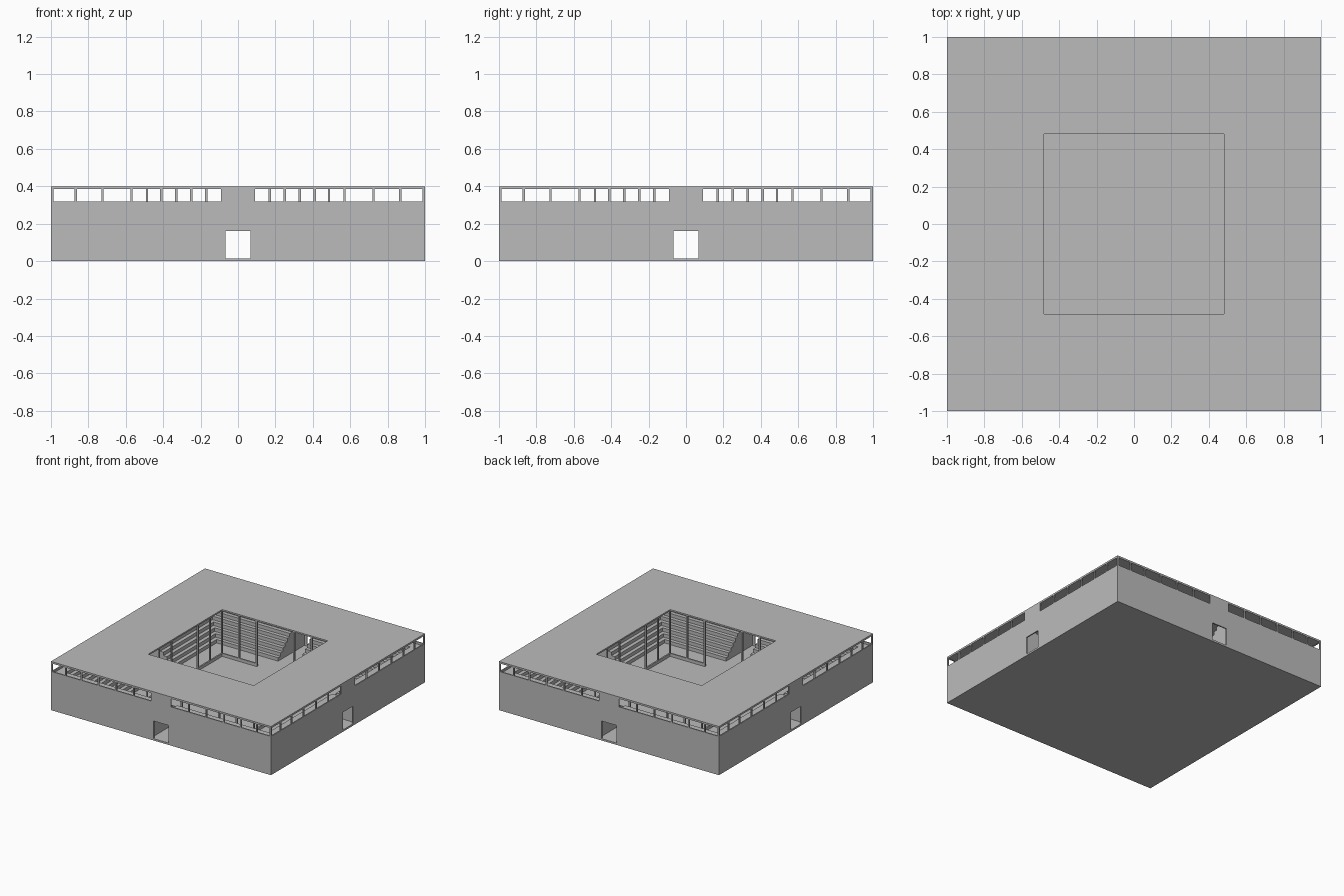
import bpy, bmesh
from math import pi
from mathutils import Matrix

cube = bpy.data.objects.get("Cube")
if cube:
    bpy.data.objects.remove(cube)

grey = bpy.data.materials.new("concrete_grey")
grey.use_nodes = True
grey.diffuse_color = (0.5, 0.5, 0.5, 1)
grey.node_tree.nodes["Principled BSDF"].inputs["Base Color"].default_value = (0.5, 0.5, 0.5, 1)

SIDES = ("back", "left", "front", "right")
FLOOR, ROOF, HEIGHT = 0.015, 0.388, 0.4
WALL = 0.01
HOLE = 0.48
GAP = 0.09          # half width of the passage between stands


def finish(bm, name, turn=0):
    """Turn a back-side part to its side and make it an object."""
    bmesh.ops.recalc_face_normals(bm, faces=bm.faces)
    bm.transform(Matrix.Rotation(-turn * pi / 2, 4, "Z"))
    mesh = bpy.data.meshes.new(name)
    bm.to_mesh(mesh)
    bm.free()
    mesh.materials.append(grey)
    obj = bpy.data.objects.new(name, mesh)
    bpy.context.collection.objects.link(obj)
    return obj


def add_box(bm, x0, x1, y0, y1, z0, z1):
    verts = bmesh.ops.create_cube(bm, size=1)["verts"]
    for v in verts:
        v.co.x = x1 if v.co.x > 0 else x0
        v.co.y = y1 if v.co.y > 0 else y0
        v.co.z = z1 if v.co.z > 0 else z0


# Floor slab
bm = bmesh.new()
add_box(bm, -1, 1, -1, 1, 0, FLOOR)
finish(bm, "floor_slab")

# Roof ring with a square opening
bm = bmesh.new()
rings = []
for z in (ROOF, HEIGHT):
    for half in (1, HOLE):
        rings.append([bm.verts.new((sx * half, sy * half, z))
                      for sx, sy in ((1, 1), (-1, 1), (-1, -1), (1, -1))])
low_out, low_in, top_out, top_in = rings
for a, b in ((top_out, top_in), (low_out, low_in), (low_out, top_out), (low_in, top_in)):
    for i in range(4):
        j = (i + 1) % 4
        bm.faces.new((a[i], a[j], b[j], b[i]))
finish(bm, "roof")

# Outer walls: a sheet with a doorway and a band of windows
POSTS = (0.25, 0.41, 0.57, 0.725, 0.868)
SILL, HEAD, DOOR_TOP, DOOR = 0.318, 0.385, 0.16, 0.068
edges = [DOOR, GAP] + [p + s for p in POSTS for s in (-0.006, 0.006)] + [0.987, 1]
xs = [-e for e in reversed(edges)] + edges
zs = [0, FLOOR, DOOR_TOP, SILL, HEAD, HEIGHT - 0.001]


def is_open(x, z):
    x = abs(x)
    if FLOOR < z < DOOR_TOP:
        return x < DOOR
    if SILL < z < HEAD:
        return GAP < x < 0.987 and all(abs(x - p) > 0.006 for p in POSTS)
    return False


def build_wall(turn):
    bm = bmesh.new()
    grid = [[bm.verts.new((x, 1, z)) for z in zs] for x in xs]
    for i in range(len(xs) - 1):
        for k in range(len(zs) - 1):
            if not is_open((xs[i] + xs[i + 1]) / 2, (zs[k] + zs[k + 1]) / 2):
                bm.faces.new((grid[i][k], grid[i][k + 1], grid[i + 1][k + 1], grid[i + 1][k]))
    loose = [v for v in bm.verts if not v.link_faces]
    bmesh.ops.delete(bm, geom=loose, context="VERTS")
    # Give the sheet its thickness inwards
    sheet = list(bm.faces)
    copy = bmesh.ops.duplicate(bm, geom=bm.verts[:] + bm.edges[:] + sheet)["geom"]
    faces = [g for g in copy if isinstance(g, bmesh.types.BMFace)]
    pushed = bmesh.ops.extrude_face_region(bm, geom=faces)["geom"]
    bmesh.ops.delete(bm, geom=sheet, context="FACES")
    bmesh.ops.translate(bm, verts=[g for g in pushed if isinstance(g, bmesh.types.BMVert)],
                        vec=(0, -WALL, 0))
    bmesh.ops.remove_doubles(bm, verts=bm.verts, dist=0.0001)
    finish(bm, SIDES[turn] + "_wall", turn)


# Stepped stands: one profile, split by the passage and mitred at the corners
STEPS, START, RUN, RISE = 10, 0.65, 0.03, 0.0285
profile = [(START, FLOOR)]
for n in range(STEPS):
    profile += [(START + n * RUN, FLOOR + (n + 1) * RISE),
                (START + (n + 1) * RUN, FLOOR + (n + 1) * RISE)]
profile[-1] = (1 - WALL, profile[-1][1])
profile.append((1 - WALL, FLOOR))


def build_stand(turn):
    bm = bmesh.new()
    for side in (-1, 1):
        inner = [bm.verts.new((side * GAP, d, z)) for d, z in profile]
        outer = [bm.verts.new((side * d, d, z)) for d, z in profile]
        for i in range(len(profile)):
            j = (i + 1) % len(profile)
            bm.faces.new((inner[i], inner[j], outer[j], outer[i]))
        bm.faces.new(inner)
        bm.faces.new(outer)
    finish(bm, SIDES[turn] + "_stand", turn)


# Columns around the opening, joined by low kerbs
def build_columns(turn):
    bm = bmesh.new()
    w = 0.006
    line = HOLE + w
    for x in (-0.33, -0.17, 0.17, 0.33, line):
        add_box(bm, x - w, x + w, line - w, line + w, FLOOR, ROOF)
    for x0, x1 in ((-line, -0.17), (0.17, line)):
        add_box(bm, x0, x1, line - w, line + w, FLOOR, 0.04)
    finish(bm, SIDES[turn] + "_columns", turn)


for turn in range(4):
    build_wall(turn)
    build_stand(turn)
    build_columns(turn)
